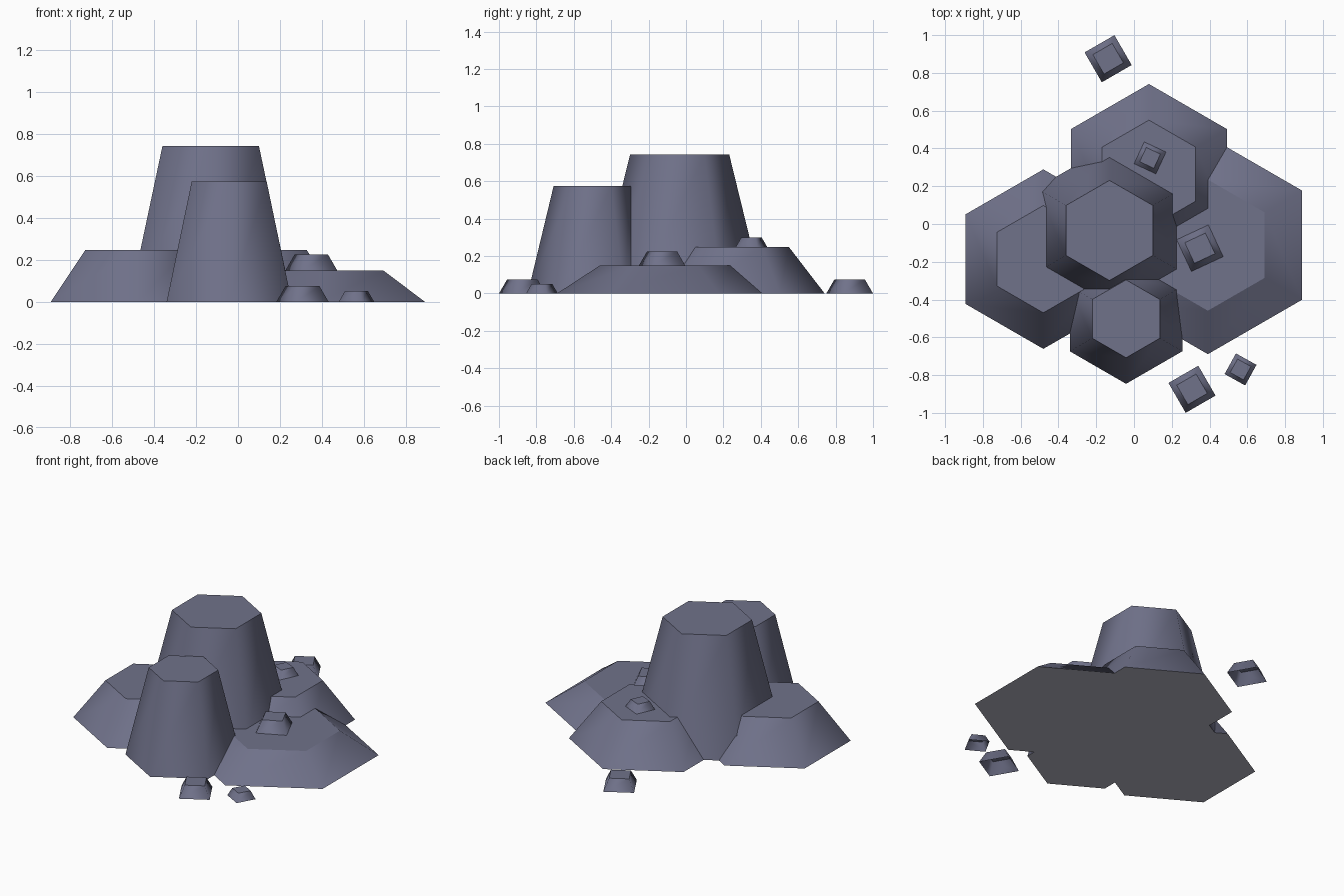
import bpy, bmesh
from math import cos, sin, radians, tau

if "Cube" in bpy.data.objects:
    bpy.data.objects.remove(bpy.data.objects["Cube"])


def colour(name, rgb):
    mat = bpy.data.materials.new(name)
    mat.diffuse_color = (*rgb, 1)
    mat.use_nodes = True
    mat.node_tree.nodes["Principled BSDF"].inputs["Base Color"].default_value = mat.diffuse_color
    return mat


stone = colour("slate grey stone", (0.162, 0.168, 0.255))
underside = colour("pale grey underside", (0.47, 0.47, 0.55))


def frustum(name, x, y, z0, z1, r0, r1, sides, angle, closed=True):
    """Tapered block: smooth sides, crisp flat cap, first corner at the given angle."""
    bm = bmesh.new()
    rings = []
    for z, r in ((z0, r0), (z1, r1)):
        rings.append([bm.verts.new((x + r * cos(radians(angle) + tau * i / sides),
                                    y + r * sin(radians(angle) + tau * i / sides), z))
                      for i in range(sides)])
    low, high = rings
    for i in range(sides):
        j = (i + 1) % sides
        bm.faces.new((low[i], low[j], high[j], high[i])).smooth = True
    caps = [bm.faces.new(high)]
    if closed:
        caps.append(bm.faces.new(low[::-1]))
        caps[1].material_index = 1
    for cap in caps:
        for edge in cap.edges:
            edge.smooth = False
    mesh = bpy.data.meshes.new(name)
    bm.to_mesh(mesh)
    bm.free()
    mesh.materials.append(stone)
    if closed:
        mesh.materials.append(underside)
    bpy.context.collection.objects.link(bpy.data.objects.new(name, mesh))


# Hexagonal rock masses: x, y, height, base radius, top radius
for name, x, y, h, r0, r1 in (
    ("main_rock", -0.13, -0.034, 0.743, 0.447, 0.265),
    ("front_rock", -0.042, -0.502, 0.573, 0.344, 0.206),
    ("left_mound", -0.48, -0.186, 0.248, 0.475, 0.284),
    ("right_mound", 0.391, -0.112, 0.15, 0.577, 0.347),
    ("back_mound", 0.079, 0.264, 0.248, 0.477, 0.286),
):
    frustum(name, x, y, 0, h, r0, r1, 6, 90)

# Small four-sided stones, open underneath: x, y, base height, height, radius, turn
for name, x, y, z, h, r, turn in (
    ("back_pebble", -0.137, 0.875, 0, 0.075, 0.129, 75),
    ("front_pebble", 0.307, -0.875, 0, 0.075, 0.129, 75),
    ("small_pebble", 0.564, -0.77, 0, 0.051, 0.088, 106),
    ("right_mound_pebble", 0.349, -0.128, 0.15, 0.075, 0.131, 70),
    ("back_mound_pebble", 0.085, 0.35, 0.248, 0.05, 0.09, 110),
):
    frustum(name, x, y, z, z + h, r, r * 0.65, 4, turn, closed=False)
